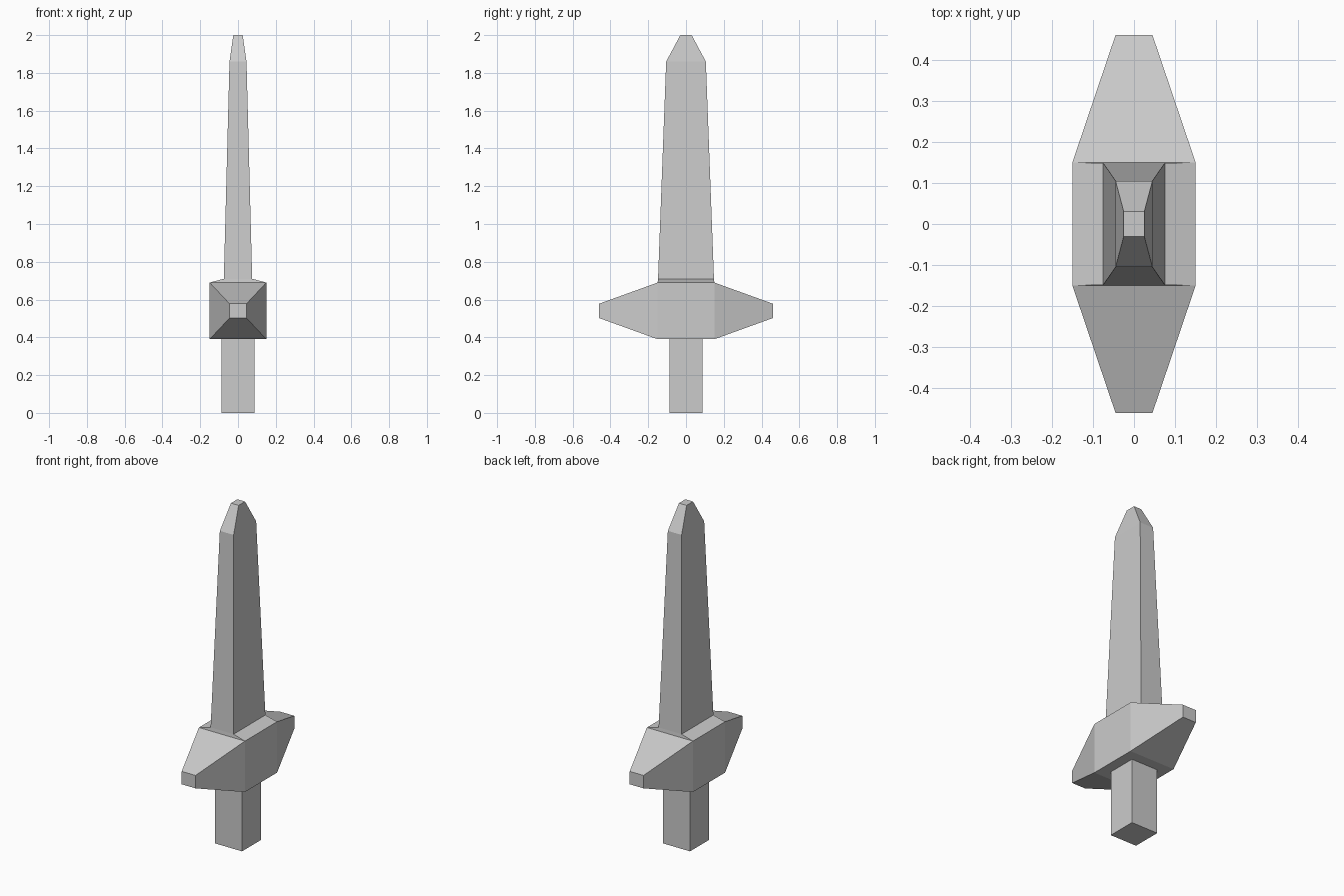
import bpy
import bmesh

cube = bpy.data.objects.get("Cube")
if cube:
    bpy.data.objects.remove(cube, do_unlink=True)

# Single plain grey for the whole model
grey = bpy.data.materials.new("plain_grey")
grey.use_nodes = True
colour = (0.6, 0.6, 0.6, 1.0)
grey.diffuse_color = colour
grey.node_tree.nodes["Principled BSDF"].inputs["Base Color"].default_value = colour

CORNERS = [(-1, -1), (1, -1), (1, 1), (-1, 1)]


def loft(name, sections, place):
    """Join rectangles (position, half width, half depth) into a closed solid."""
    bm = bmesh.new()
    rings = [[bm.verts.new(place(pos, u * w, v * d)) for u, v in CORNERS]
             for pos, w, d in sections]
    for low, high in zip(rings, rings[1:]):
        for i in range(4):
            j = (i + 1) % 4
            bm.faces.new((low[i], low[j], high[j], high[i]))
    bm.faces.new(rings[0])
    bm.faces.new(rings[-1])
    bmesh.ops.recalc_face_normals(bm, faces=bm.faces)
    mesh = bpy.data.meshes.new(name)
    bm.to_mesh(mesh)
    bm.free()
    mesh.materials.append(grey)
    obj = bpy.data.objects.new(name, mesh)
    bpy.context.collection.objects.link(obj)
    return obj


def upright(z, x, y):
    return (x, y, z)


def lengthwise(y, x, z):
    return (x, y, z + 0.54)


# Square grip, running up to the underside of the guard
loft("grip", [(0, 0.088, 0.088), (0.4, 0.088, 0.088)], upright)

# Crossguard: square block tapering to a small end at front and back
loft("crossguard", [(-0.46, 0.045, 0.038), (-0.15, 0.15, 0.15),
                    (0.15, 0.15, 0.15), (0.46, 0.045, 0.038)], lengthwise)

# Blade: sloped shoulder, long taper, blunt tip
loft("blade", [(0.69, 0.15, 0.15), (0.71, 0.075, 0.148),
               (1.86, 0.045, 0.105), (2.0, 0.025, 0.03)], upright)
